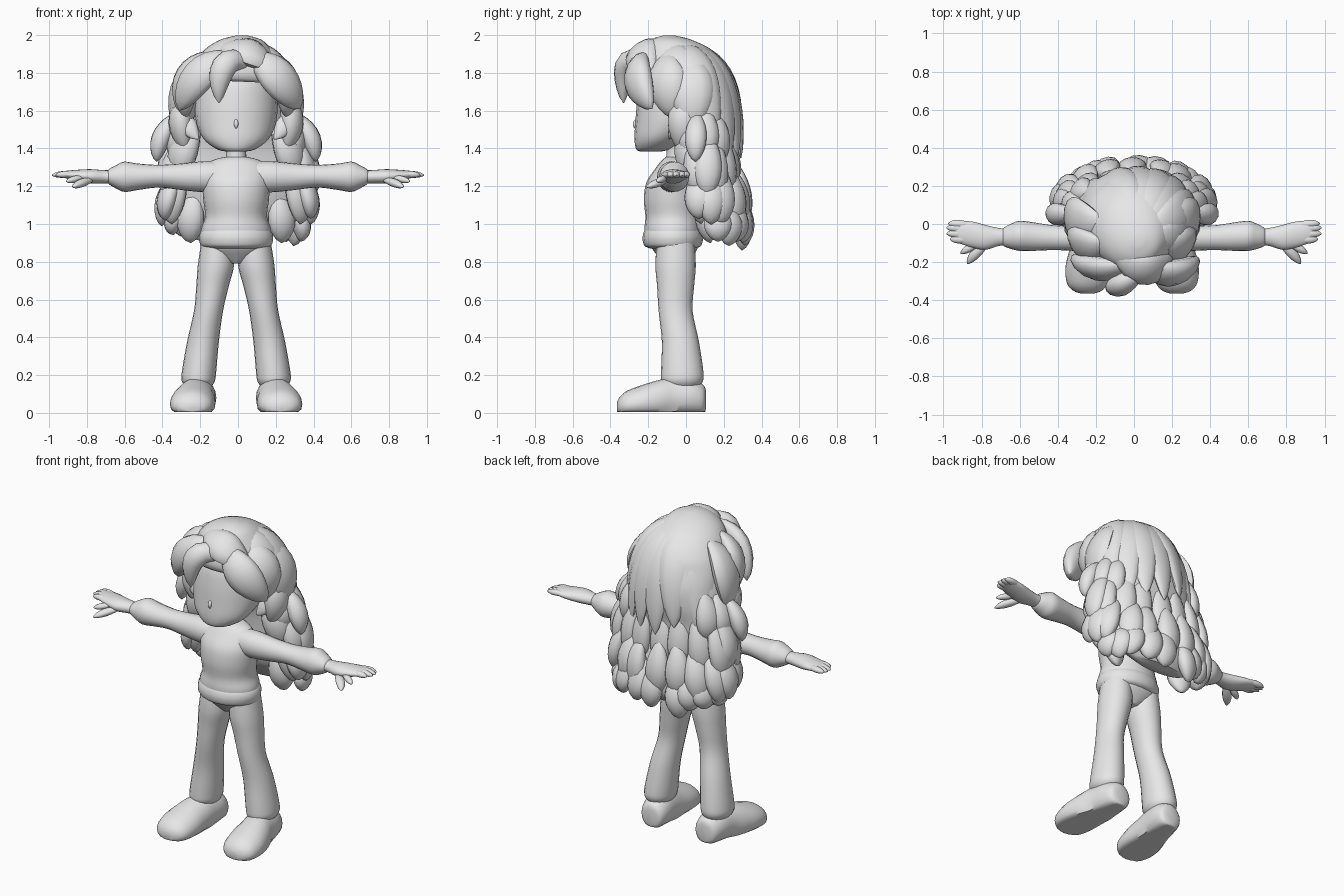
import bpy, bmesh, math, random
from mathutils import Vector

random.seed(4)
grey = bpy.data.materials.new("light_grey")
grey.diffuse_color = (0.8, 0.8, 0.8, 1)


def spline(st, sub):
    """Catmull-Rom through stations (x, y, z, half width, half depth)."""
    out = []
    for i in range(len(st) - 1):
        p = [st[max(0, min(len(st) - 1, i + k))] for k in (-1, 0, 1, 2)]
        for s in range(sub):
            t = s / sub
            out.append([0.5 * (2 * b + (c - a) * t + (2 * a - 5 * b + 4 * c - d) * t * t
                               + (3 * b - a - 3 * c + d) * t ** 3) for a, b, c, d in zip(*p)])
    return out + [list(st[-1])]


def loft(name, st, normal, axis=None, sub=4, seg=20, floor=None):
    """Skin elliptical rings; rings follow the path unless an axis is fixed."""
    rings = spline(st, sub) if sub > 1 else st
    bm = bmesh.new()
    loops = []
    for i, r in enumerate(rings):
        c = Vector(r[:3])
        t = Vector(axis) if axis else (Vector(rings[min(i + 1, len(rings) - 1)][:3])
                                       - Vector(rings[max(i - 1, 0)][:3]))
        t.normalize()
        side = t.cross(Vector(normal)).normalized()
        n = side.cross(t)
        loop = []
        for k in range(seg):
            a = 2 * math.pi * k / seg
            v = c + side * math.cos(a) * max(r[3], .002) + n * math.sin(a) * max(r[4], .002)
            if floor is not None:
                v.z = max(v.z, floor)
            loop.append(bm.verts.new(v))
        loops.append(loop)
    for p, q in zip(loops, loops[1:]):
        for k in range(seg):
            bm.faces.new((p[k], p[(k + 1) % seg], q[(k + 1) % seg], q[k]))
    bm.faces.new(loops[0])
    bm.faces.new(loops[-1])
    bmesh.ops.recalc_face_normals(bm, faces=bm.faces)
    me = bpy.data.meshes.new(name)
    bm.to_mesh(me)
    bm.free()
    me.materials.append(grey)
    ob = bpy.data.objects.new(name, me)
    bpy.context.collection.objects.link(ob)
    return ob


def lock(name, p0, p1, p2, w, d, normal, skew=1.3, n=12):
    """Plump tapered strand along a quadratic curve."""
    p0, p1, p2 = Vector(p0), Vector(p1), Vector(p2)
    st = []
    for i in range(n + 1):
        t = i / n
        t = 0.5 * t + 0.5 * (0.5 - 0.5 * math.cos(math.pi * t))
        c = p0 * (1 - t) ** 2 + p1 * 2 * t * (1 - t) + p2 * t * t
        r = max(0.0, math.sin(math.pi * t ** skew)) ** 0.6
        st.append((*c, w * r, d * r))
    return loft(name, st, normal, sub=1, seg=12)


UP, BACK = (0, 0, 1), (0, 1, 0)
MX = -0.01

# Sweater, hem, pelvis, neck
loft("sweater", [(MX, -.07, .90, .18, .14), (MX, -.07, .97, .185, .15), (MX, -.07, 1.04, .164, .145),
                 (MX, -.075, 1.13, .174, .148), (MX, -.08, 1.22, .178, .13), (MX, -.07, 1.29, .17, .095),
                 (MX, -.06, 1.335, .13, .07), (MX, -.05, 1.355, .06, .055)], BACK, UP)
loft("sweater_hem", [(MX, -.07, .87, .15, .12), (MX, -.07, .885, .185, .15), (MX, -.07, .92, .196, .16),
                     (MX, -.07, .95, .192, .156), (MX, -.07, .97, .18, .147)], BACK, UP)
loft("trouser_seat", [(MX, -.055, .79, .03, .06), (MX, -.055, .82, .12, .085), (MX, -.06, .87, .185, .12),
                      (MX, -.07, .92, .18, .13)], BACK, UP)
loft("neck", [(MX, -.05, 1.32, .06, .06), (MX, -.05, 1.38, .053, .053), (MX, -.05, 1.46, .06, .06)], BACK, UP)

# Head with a small nose
loft("head", [(MX, -.19, 1.383, .04, .045), (MX, -.175, 1.395, .10, .088), (MX, -.135, 1.45, .172, .138),
              (MX, -.08, 1.54, .212, .188), (MX, -.06, 1.65, .218, .198), (MX, -.05, 1.75, .2, .185),
              (MX, -.05, 1.85, .12, .12)], BACK, UP)
lock("nose", (MX, -.25, 1.56), (MX, -.273, 1.54), (MX, -.268, 1.505), .012, .014, (0, -1, .2))

for s, tag in ((-1, "right"), (1, "left")):
    def m(x, *rest):
        return (MX + s * x, *rest)

    # Ear
    lock(tag + "_ear", m(.2, -.09, 1.45), m(.25, -.07, 1.49), m(.275, -.04, 1.59), .045, .025, (0, -1, .2))

    # Trouser leg
    loft(tag + "_trouser_leg", [m(.1, -.055, .9, .085, .1), m(.107, -.055, .78, .096, .107),
                                m(.125, -.055, .67, .086, .098), m(.146, -.055, .54, .077, .09),
                                m(.175, -.03, .38, .084, .098), m(.196, -.02, .22, .091, .112),
                                m(.2, -.02, .17, .088, .11), m(.2, -.02, .14, .07, .09)], BACK, UP)

    # Shoe with a flat sole
    loft(tag + "_shoe", [m(.19, .105, .07, .03, .05), m(.19, .09, .07, .07, .08), m(.195, .03, .08, .09, .1),
                         m(.205, -.06, .075, .096, .115), m(.22, -.14, .06, .11, .115),
                         m(.23, -.23, .05, .12, .098), m(.234, -.31, .04, .108, .078),
                         m(.234, -.35, .035, .075, .05), m(.234, -.366, .03, .03, .025)],
         UP, (0, -1, 0), floor=0.005)

    # Sleeve
    def h(x, *rest):
        return (s * x, *rest)
    loft(tag + "_sleeve", [h(.08, -.075, 1.25, .075, .08), h(.18, -.075, 1.25, .078, .082),
                           h(.3, -.075, 1.25, .067, .07), h(.42, -.072, 1.253, .065, .06),
                           h(.53, -.066, 1.25, .075, .07), h(.6, -.062, 1.25, .079, .08),
                           h(.645, -.065, 1.25, .066, .062), h(.68, -.068, 1.25, .05, .042),
                           h(.69, -.068, 1.25, .04, .03)], UP, (s, 0, 0))

    # Hand, fingers, thumb
    loft(tag + "_hand", [h(.66, -.068, 1.25, .045, .035), h(.71, -.068, 1.25, .047, .035),
                         h(.78, -.07, 1.252, .065, .038), h(.85, -.055, 1.257, .068, .03),
                         h(.92, -.042, 1.262, .058, .018), h(.95, -.04, 1.26, .05, .008)], UP, (s, 0, 0))
    for i, (y, tip) in enumerate(((-.08, .965), (-.05, .985), (-.02, .985), (.002, .975))):
        lock(f"{tag}_finger_{i + 1}", h(.8, y * .8 - .02, 1.255), h(.9, y, 1.268), h(tip, y, 1.258),
             .022, .018, UP, 1.6)
    lock(tag + "_thumb", h(.75, -.09, 1.24), h(.82, -.13, 1.225), h(.875, -.21, 1.195), .027, .022, UP)
    lock(tag + "_index_finger", h(.8, -.1, 1.25), h(.86, -.12, 1.24), h(.91, -.155, 1.225), .02, .018, UP)

    # Side hair around the temples and behind the jaw
    lock(tag + "_temple_lock", m(.1, -.1, 1.91), m(.31, -.13, 1.83), m(.27, -.07, 1.56), .11, .06, (s, -.6, .2))
    lock(tag + "_side_lock", m(.12, .0, 1.9), m(.33, .02, 1.82), m(.32, .04, 1.5), .12, .055, (s, -.1, .2))
    lock(tag + "_cheek_lock", m(.22, -.02, 1.72), m(.35, -.02, 1.6), m(.26, -.02, 1.38), .08, .06, (s, -.3, .1))
    lock(tag + "_jaw_lock", m(.18, .02, 1.56), m(.3, -.02, 1.45), m(.3, .03, 1.22), .085, .06, (s * .6, -1, 0))
    lock(tag + "_outer_lock", m(.28, .06, 1.6), m(.42, .05, 1.5), m(.42, .05, 1.33), .06, .05, (s, -.3, 0))
    lock(tag + "_chest_lock", m(.26, .07, 1.36), m(.36, .05, 1.2), m(.34, .08, 1.0), .08, .05, (s * .6, -1, 0))
    lock(tag + "_waist_lock", m(.2, .1, 1.2), m(.26, .08, 1.05), m(.24, .13, .9), .075, .05, (s * .3, -1, 0))

# Hair mass: cap flowing into the back curtain
loft("hair_cap", [(.02, -.09, 1.998, .03, .03), (.015, -.08, 1.975, .11, .11), (0, -.05, 1.92, .18, .19),
                  (0, -.01, 1.83, .245, .235), (0, .035, 1.75, .27, .22), (0, .085, 1.65, .28, .2),
                  (0, .115, 1.53, .29, .17), (0, .125, 1.4, .32, .13), (0, .14, 1.22, .35, .12),
                  (0, .18, 1.07, .34, .125), (0, .21, .99, .27, .095), (0, .22, .93, .17, .05)], BACK, UP, seg=32)

# Broad strands combed from the crown over the back
for i in range(9):
    a = math.radians(-100 + 25 * i + random.uniform(-5, 5))
    dx, dy = math.sin(a), math.cos(a)
    lock(f"crown_strand_{i + 1}", (.02 + .04 * dx, -.07 + .05 * dy, 1.945),
         (.28 * dx + .03, .01 + .26 * dy, 1.91), (.31 * dx, .085 + .205 * dy, 1.38 + random.uniform(-.06, .06)),
         .1, .045, (dx, dy, .9), 1.0, 16)

# Tiers of wavy locks: count, arc, inner gap, radii, centre y, top, tip
TIERS = (("upper", 10, 110, .4, .29, .16, .09, 1.64, 1.30), ("middle", 11, 112, 0, .34, .13, .105, 1.52, 1.10),
         ("lower", 11, 106, 0, .345, .185, .11, 1.32, .97), ("bottom", 9, 85, 0, .30, .15, .155, 1.14, .87))
for name, n, arc, gap, rx, ry, cy, top, tip in TIERS:
    for i in range(n):
        f = 2 * i / (n - 1) - 1
        if abs(f) < gap:
            continue
        a = math.radians(arc * f + random.uniform(-4, 4))
        dx, dy = math.sin(a), math.cos(a)
        j = random.uniform(-.04, .04)
        rise = .06 * f * f + j * .8
        lock(f"{name}_lock_{i + 1}", (rx * .85 * dx, cy + ry * .85 * dy, top + j),
             ((rx + .07) * dx, cy + (ry + .02) * dy, (top + tip) / 2 + .02),
             ((rx + .05) * dx + j * .6, cy + (ry + .005) * dy, tip + rise),
             .076, .05, (dx, dy, .1), 1.3)

# Fringe: three big curls, plus fill above the brow
F = (0, -1, .35)
lock("fringe_right", (.03, -.19, 1.88), (-.21, -.29, 1.89), (-.31, -.17, 1.6), .095, .06, (-.3, -1, .35))
lock("fringe_centre", (.14, -.19, 1.79), (-.12, -.36, 2.0), (-.1, -.33, 1.64), .068, .055, F)
lock("fringe_left", (.06, -.19, 1.9), (.19, -.33, 1.84), (.33, -.18, 1.61), .105, .065, (.3, -1, .35))
lock("fringe_top", (-.12, -.13, 1.93), (.05, -.32, 1.955), (.2, -.17, 1.82), .1, .05, (0, -.7, 1))
lock("brow_fill", (-.22, -.18, 1.78), (0, -.31, 1.88), (.24, -.18, 1.76), .075, .045, F, 1.0)

# Smooth shading that keeps the soles and end caps crisp
for ob in bpy.context.scene.objects:
    ob.select_set(True)
    bpy.context.view_layer.objects.active = ob
bpy.ops.object.shade_smooth_by_angle(angle=math.radians(50))
